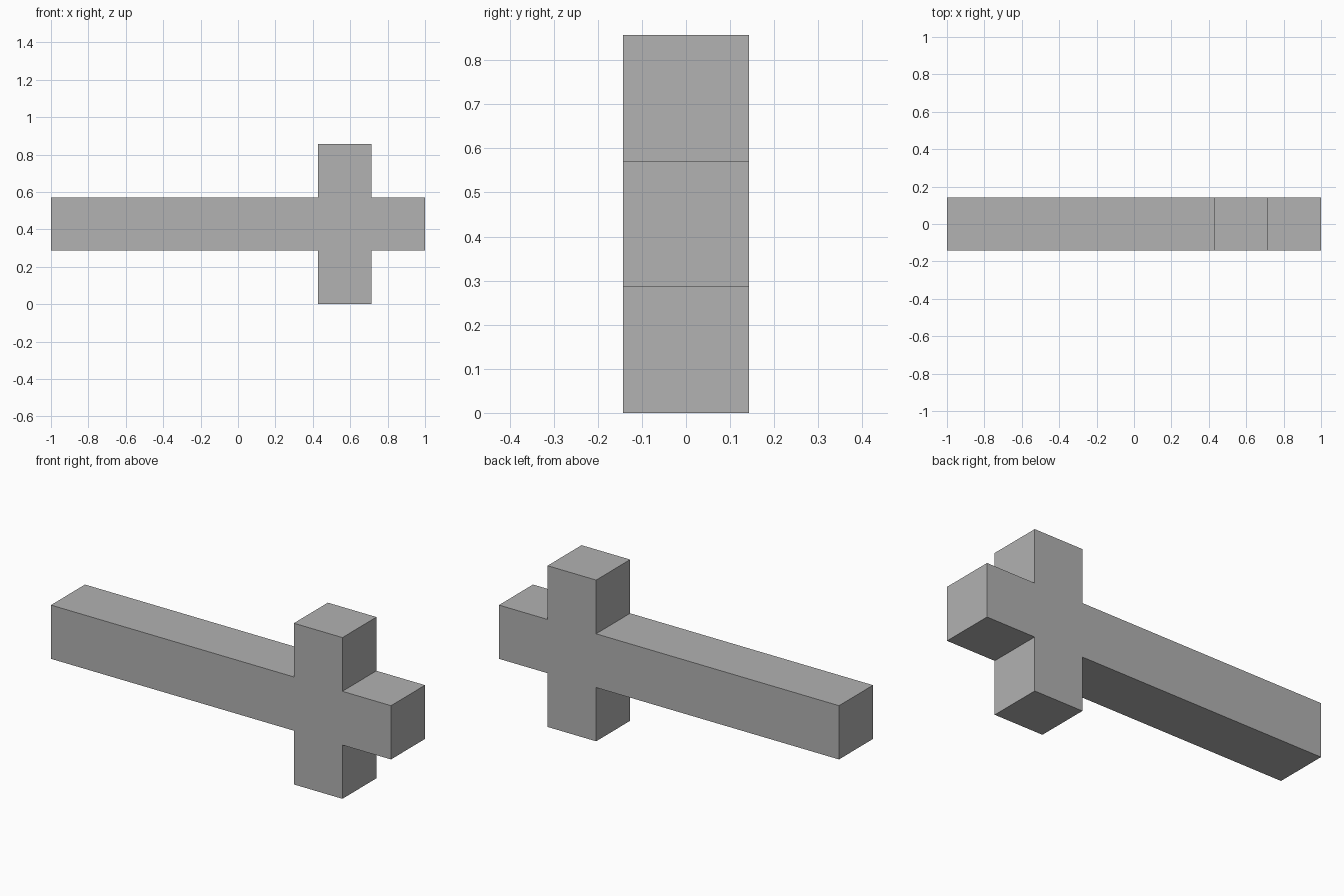
import bpy
import bmesh

old = bpy.data.objects.get("Cube")
if old:
    bpy.data.objects.remove(old, do_unlink=True)

U = 2 / 7  # width of every square beam

# Plain grey material
grey = bpy.data.materials.new("plain_grey")
grey.use_nodes = True
colour = (0.445, 0.445, 0.445, 1)
grey.diffuse_color = colour
grey.node_tree.nodes["Principled BSDF"].inputs["Base Color"].default_value = colour

# Cross outline in beam widths: long arm to -x, three short arms
left, right, end = 1.5, 2.5, 3.5
outline = [(-end, 1), (left, 1), (left, 0), (right, 0), (right, 1), (end, 1)]
outline += [(x, 3 - z) for x, z in reversed(outline)]

# Extrude the outline from front to back
bm = bmesh.new()
face = bm.faces.new([bm.verts.new((x * U, -U / 2, z * U)) for x, z in outline])
extruded = bmesh.ops.extrude_face_region(bm, geom=[face], use_keep_orig=True)
back = [v for v in extruded["geom"] if isinstance(v, bmesh.types.BMVert)]
bmesh.ops.translate(bm, verts=back, vec=(0, U, 0))
bmesh.ops.recalc_face_normals(bm, faces=bm.faces)

mesh = bpy.data.meshes.new("cross_beam")
bm.to_mesh(mesh)
bm.free()
mesh.materials.append(grey)
cross = bpy.data.objects.new("cross_beam", mesh)
bpy.context.collection.objects.link(cross)
